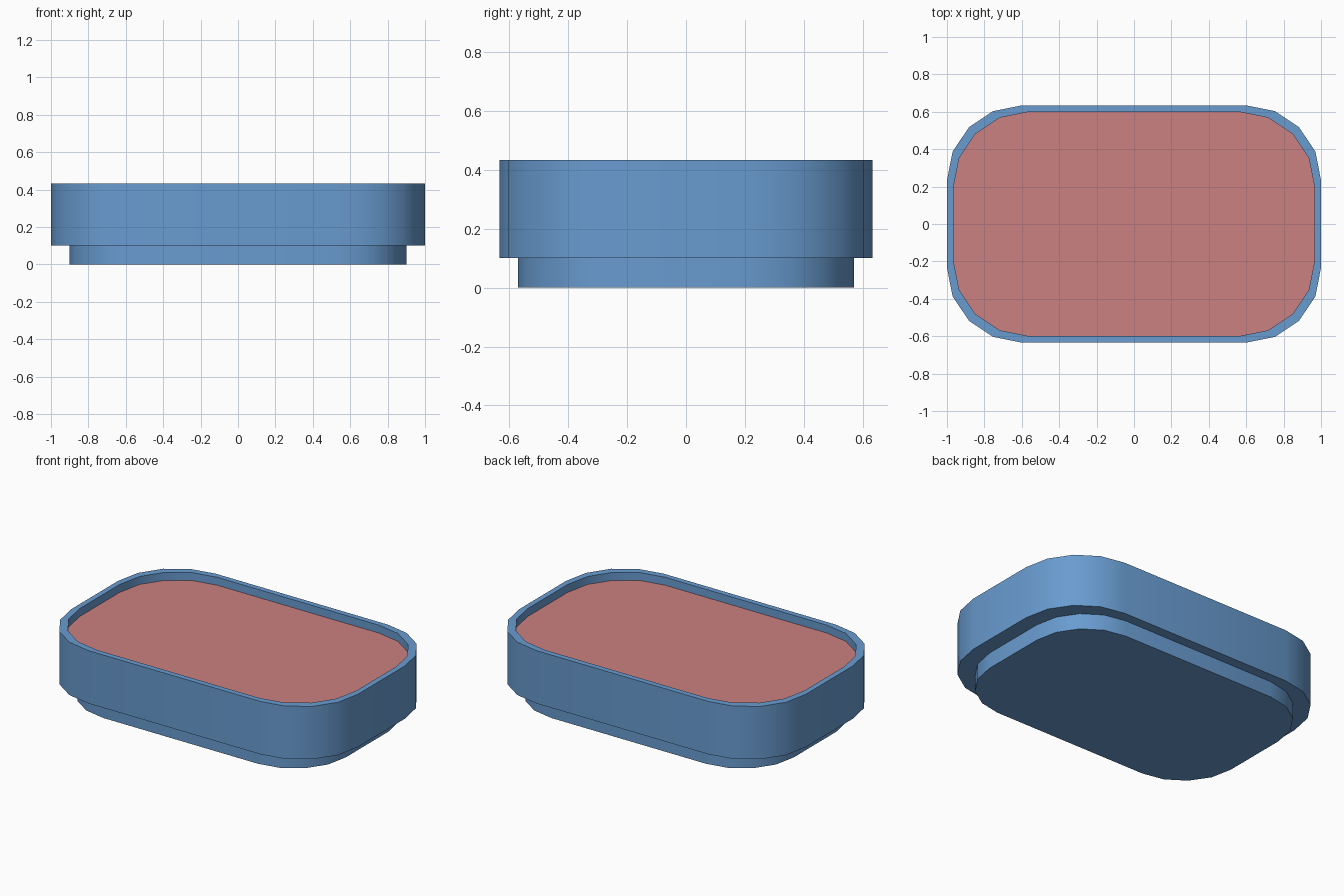
import bpy, bmesh, math

if "Cube" in bpy.data.objects:
    bpy.data.objects.remove(bpy.data.objects["Cube"])


def outline(hx, hy, r, z, seg=4):
    """Rounded rectangle, counter-clockwise, with seg sides per corner."""
    pts = []
    for i, (sx, sy) in enumerate([(1, 1), (-1, 1), (-1, -1), (1, -1)]):
        for k in range(seg + 1):
            a = math.pi / 2 * (i + k / seg)
            pts.append((sx * (hx - r) + r * math.cos(a),
                        sy * (hy - r) + r * math.sin(a), z))
    return pts


def loft(name, rings, color, cap_start=False, cap_end=False):
    """Skin a stack of outlines into one mesh object."""
    bm = bmesh.new()
    loops = [[bm.verts.new(p) for p in ring] for ring in rings]
    n = len(loops[0])
    for a, b in zip(loops, loops[1:]):
        for i in range(n):
            j = (i + 1) % n
            bm.faces.new((a[i], a[j], b[j], b[i]))
    if cap_start:
        bm.faces.new(loops[0][::-1])
    if cap_end:
        bm.faces.new(loops[-1])
    mesh = bpy.data.meshes.new(name)
    bm.to_mesh(mesh)
    bm.free()
    mat = bpy.data.materials.new(name + "_material")
    mat.diffuse_color = color
    mat.use_nodes = True
    mat.node_tree.nodes["Principled BSDF"].inputs["Base Color"].default_value = mat.diffuse_color
    mesh.materials.append(mat)
    obj = bpy.data.objects.new(name, mesh)
    bpy.context.collection.objects.link(obj)
    bpy.ops.object.select_all(action='DESELECT')
    obj.select_set(True)
    bpy.context.view_layer.objects.active = obj
    bpy.ops.object.shade_smooth_by_angle(angle=math.radians(30))
    return obj


HX, HY, R = 1.0, 0.634, 0.4
WALL, FOOT_Z, TOP_Z, PANEL_Z = 0.035, 0.1, 0.433, 0.383

# Tray: inset foot, overhanging wall, thin rim, inner lip down to the panel
tray = loft("tray", [
    outline(HX * 0.9, HY * 0.9, R * 0.9, 0),
    outline(HX * 0.9, HY * 0.9, R * 0.9, FOOT_Z),
    outline(HX, HY, R, FOOT_Z),
    outline(HX, HY, R, TOP_Z),
    outline(HX - WALL, HY - WALL, R, TOP_Z),
    outline(HX - WALL, HY - WALL, R, PANEL_Z),
], (0.14, 0.33, 0.63, 1), cap_start=True)

# Recessed panel filling the tray
panel = loft("recessed_panel", [outline(HX - WALL, HY - WALL, R, PANEL_Z)],
             (0.6, 0.22, 0.22, 1), cap_end=True)
